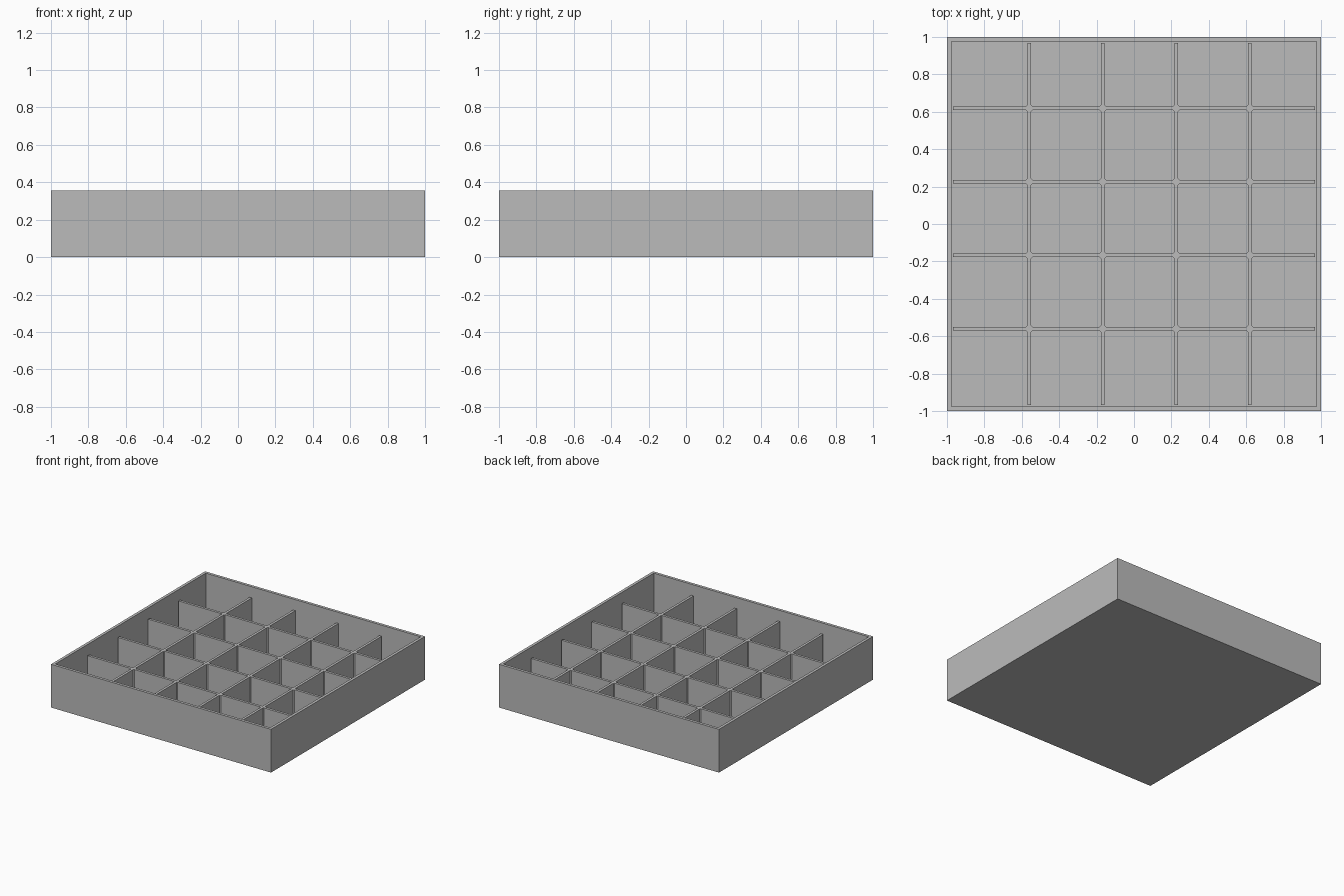
import bpy
import bmesh
from mathutils import Matrix

if "Cube" in bpy.data.objects:
    bpy.data.objects.remove(bpy.data.objects["Cube"], do_unlink=True)

HEIGHT, WALL, FLOOR = 0.355, 0.033, 0.033
DIVIDER_TOP, HALF_THICK = 0.27, 0.0105
INNER = 1 - WALL
CENTRES = [-0.56 + 0.393 * i for i in range(4)]

grey = bpy.data.materials.new("plain grey")
grey.use_nodes = True
colour = (0.5, 0.5, 0.5, 1)
grey.diffuse_color = colour
grey.node_tree.nodes["Principled BSDF"].inputs["Base Color"].default_value = colour


def add_object(name, bm):
    bmesh.ops.recalc_face_normals(bm, faces=bm.faces)
    mesh = bpy.data.meshes.new(name)
    bm.to_mesh(mesh)
    bm.free()
    mesh.materials.append(grey)
    obj = bpy.data.objects.new(name, mesh)
    bpy.context.collection.objects.link(obj)
    return obj


# Open tray: a block with its top inset and pushed down to the floor
bm = bmesh.new()
bmesh.ops.create_cube(bm, size=1, matrix=Matrix.Translation((0, 0, HEIGHT / 2))
                      @ Matrix.Diagonal((2, 2, HEIGHT, 1)))
top = max(bm.faces, key=lambda f: f.calc_center_median().z)
bmesh.ops.inset_individual(bm, faces=[top], thickness=WALL)
pushed = bmesh.ops.extrude_face_region(bm, geom=[top])
bmesh.ops.translate(bm, vec=(0, 0, FLOOR - HEIGHT),
                    verts=[v for v in pushed["geom"] if isinstance(v, bmesh.types.BMVert)])
if top.is_valid:
    bmesh.ops.delete(bm, geom=[top], context="FACES_ONLY")
add_object("tray", bm)

# Divider lattice: strips between the cells, raised from the floor
bm = bmesh.new()
cuts = [-INNER] + [c + s * HALF_THICK for c in CENTRES for s in (-1, 1)] + [INNER]
grid = [[bm.verts.new((x, y, FLOOR)) for y in cuts] for x in cuts]
for i in range(len(cuts) - 1):
    for j in range(len(cuts) - 1):
        if i % 2 or j % 2:
            bm.faces.new((grid[i][j], grid[i + 1][j], grid[i + 1][j + 1], grid[i][j + 1]))
raised = bmesh.ops.extrude_face_region(bm, geom=bm.faces[:])
bmesh.ops.translate(bm, vec=(0, 0, DIVIDER_TOP - FLOOR),
                    verts=[v for v in raised["geom"] if isinstance(v, bmesh.types.BMVert)])
add_object("dividers", bm)

# Small chamfered posts that fill the corners of the crossings
bm = bmesh.new()
depth = DIVIDER_TOP - FLOOR - 0.001
for x in CENTRES:
    for y in CENTRES:
        bmesh.ops.create_cone(bm, cap_ends=True, segments=4, radius1=0.028, radius2=0.028,
                              depth=depth,
                              matrix=Matrix.Translation((x, y, FLOOR + depth / 2)))
add_object("crossing_posts", bm)
